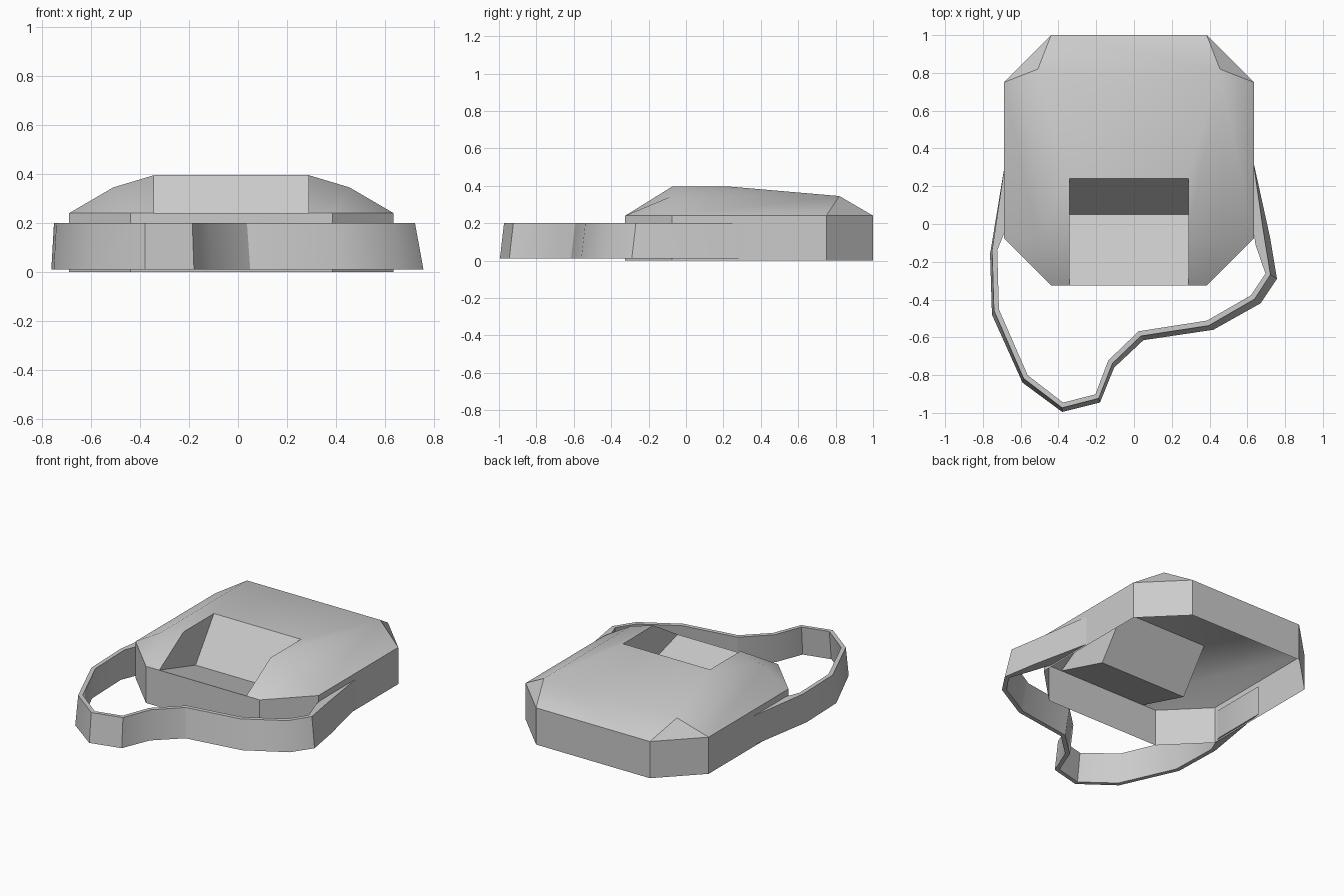
import bpy, bmesh, math
from mathutils import Vector

if "Cube" in bpy.data.objects:
    bpy.data.objects.remove(bpy.data.objects["Cube"])

grey = bpy.data.materials.new("light_grey")
grey.diffuse_color = (0.6, 0.6, 0.6, 1)
grey.use_nodes = True
grey.node_tree.nodes["Principled BSDF"].inputs["Base Color"].default_value = grey.diffuse_color


def make(name, bm, angle):
    bmesh.ops.recalc_face_normals(bm, faces=bm.faces)
    me = bpy.data.meshes.new(name)
    bm.to_mesh(me)
    bm.free()
    me.materials.append(grey)
    ob = bpy.data.objects.new(name, me)
    bpy.context.collection.objects.link(ob)
    bpy.ops.object.select_all(action='DESELECT')
    ob.select_set(True)
    bpy.context.view_layer.objects.active = ob
    bpy.ops.object.shade_smooth_by_angle(angle=math.radians(angle))
    return ob


# Body: open-bottomed octagonal shell with a domed top and a wedge recess
CX, HW, CH = -0.027, 0.662, 0.412    # centre, half width, half width inside the chamfers
RX, SX = 0.315, 0.482                # recess / plateau half width, shoulder half width
bm = bmesh.new()
cache = {}


def v(x, y, z):
    key = (round(x, 4), y, z)
    if key not in cache:
        cache[key] = bm.verts.new((CX + x, y, z))
    return cache[key]


def face(*pts):
    bm.faces.new([v(*p) for p in pts])


def both(*pts):
    """Add a face and its mirror image across the body centre line."""
    face(*pts)
    face(*[(-x, y, z) for x, y, z in reversed(pts)])


F, B, T = -0.325, 1.0, 0.24          # front, back, wall top
FC, BC = F + 0.25, B - 0.25          # chamfer ends
front, front_r, corner = (CH, F, T), (RX, F, T), (HW, FC, T)
side_b, back = (HW, BC, T), (CH, B, T)
sh_f, sh_b = (SX, FC, 0.345), (SX, 0.82, 0.345)
top_f, top_b, deep = (RX, FC, 0.395), (RX, 0.24, 0.395), (RX, 0.05, 0.13)


def low(p):
    return (p[0], p[1], 0.0)


def mir(p):
    return (-p[0], p[1], p[2])


# vertical walls
for a, b in ((front_r, front), (front, corner), (corner, side_b), (side_b, back)):
    both(low(a), low(b), b, a)
for p in (front_r, back):
    face(low(mir(p)), low(p), p, mir(p))
# dome sides
both(front_r, front, sh_f, top_f)
both(front, corner, sh_f)
both(corner, side_b, sh_b, sh_f)
both(side_b, back, sh_b)
both(top_f, sh_f, sh_b, top_b)
# dome back
face(sh_b, back, mir(back), mir(sh_b))
face(top_b, sh_b, mir(sh_b), mir(top_b))
# recess cheeks, floor and sloped back
both(front_r, top_f, top_b, deep)
face(front_r, deep, mir(deep), mir(front_r))
face(deep, top_b, mir(top_b), mir(deep))
make("body_shell", bm, 30)

# Strap: closed band looping from one side of the body to the other
outer = [(-0.68, 0.34), (-0.762, -0.16), (-0.752, -0.48), (-0.59, -0.84), (-0.38, -0.995),
         (-0.18, -0.945), (-0.105, -0.76), (0.05, -0.615), (0.42, -0.56), (0.67, -0.42),
         (0.757, -0.29), (0.72, -0.07), (0.63, 0.34)]
outer = [Vector(p) for p in outer]
inner = []
for i, p in enumerate(outer):
    d_in = (p - outer[max(i - 1, 0)]).normalized()
    d_out = (outer[min(i + 1, len(outer) - 1)] - p).normalized()
    d = (d_in + d_out).normalized()
    inner.append(p + Vector((-d.y, d.x)) * 0.028)
inner[0], inner[-1] = Vector((-0.68, -0.03)), Vector((0.625, 0.03))
inner[-2] = Vector((0.675, -0.13))

bm = bmesh.new()
rings = []
for i, (o, n) in enumerate(zip(outer, inner)):
    lean = 0 if i in (0, len(outer) - 1) else 1      # top edge leans inward
    ring = []
    for p, z in ((o, 0.01), (o, 0.2), (n, 0.2), (n, 0.01)):
        k = lean if z > 0.1 else 0
        ring.append(bm.verts.new((p.x - k * (0.012 + 0.03 * p.x), p.y + k * 0.022, z)))
    rings.append(ring)
for a, b in zip(rings, rings[1:]):
    for j in range(4):
        bm.faces.new((a[j], a[(j + 1) % 4], b[(j + 1) % 4], b[j]))
bm.faces.new(rings[0])
bm.faces.new(rings[-1])
make("strap", bm, 30)
